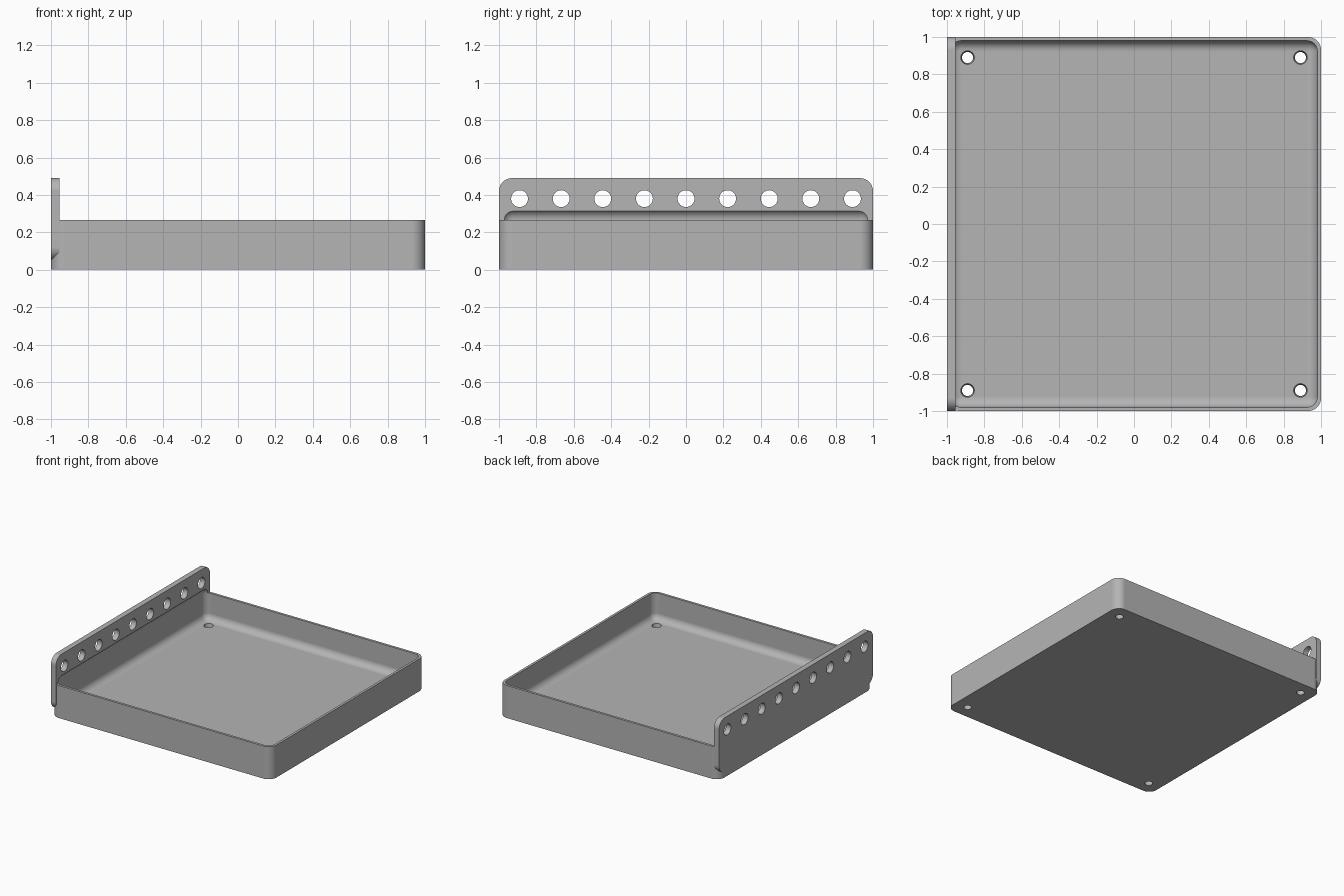
import bpy, bmesh, math
from mathutils import Matrix

cube = bpy.data.objects.get("Cube")
if cube:
    bpy.data.objects.remove(cube, do_unlink=True)

# Main dimensions
RIM = 0.267       # tray height
FLOOR = 0.048     # floor thickness
WALL = 0.02       # wall thickness
FILLET = 0.055    # cavity rounding
CORNER = 0.07     # outer rounding
FLANGE = 0.045    # flange thickness
FLANGE_Z = (0.05, 0.49)
HOLE = 0.89       # outermost hole offset

grey = bpy.data.materials.new("plain grey")
grey.use_nodes = True
colour = (0.46, 0.46, 0.46, 1)
grey.diffuse_color = colour
grey.node_tree.nodes["Principled BSDF"].inputs["Base Color"].default_value = colour


def add_object(name, bm):
    bmesh.ops.recalc_face_normals(bm, faces=bm.faces)
    mesh = bpy.data.meshes.new(name)
    bm.to_mesh(mesh)
    bm.free()
    obj = bpy.data.objects.new(name, mesh)
    bpy.context.collection.objects.link(obj)
    mesh.materials.append(grey)
    return obj


def rounded_box(name, low, high, radius, axis=None):
    """Box with its edges along one axis rounded, or all edges if axis is None."""
    bm = bmesh.new()
    bmesh.ops.create_cube(bm, size=1)
    for v in bm.verts:
        for i in range(3):
            v.co[i] = low[i] if v.co[i] < 0 else high[i]
    edges = [e for e in bm.edges if axis is None
             or abs(e.verts[0].co[axis] - e.verts[1].co[axis]) > 1e-4]
    bmesh.ops.bevel(bm, geom=edges, offset=radius, offset_type='OFFSET',
                    segments=8, profile=0.5, affect='EDGES')
    return add_object(name, bm)


def hole_cutter(name, places, r1, r2, depth, turn=Matrix()):
    """A set of round cutters, each centred on a place."""
    bm = bmesh.new()
    for place in places:
        bmesh.ops.create_cone(bm, cap_ends=True, segments=32, radius1=r1, radius2=r2,
                              depth=depth, matrix=Matrix.Translation(place) @ turn)
    return add_object(name, bm)


def finish(obj, cutters):
    """Cut the part, then shade it smooth with clean flat faces."""
    bpy.ops.object.select_all(action='DESELECT')
    obj.select_set(True)
    bpy.context.view_layer.objects.active = obj
    for cutter in cutters:
        mod = obj.modifiers.new("cut", 'BOOLEAN')
        mod.operation = 'DIFFERENCE'
        mod.solver = 'EXACT'
        mod.object = cutter
        bpy.ops.object.modifier_apply(modifier=mod.name)
    bpy.ops.object.shade_smooth_by_angle(angle=math.radians(30))
    normals = obj.modifiers.new("weighted normals", 'WEIGHTED_NORMAL')
    normals.keep_sharp = True


# Parts
tray = rounded_box("tray", (-1, -1, 0), (1, 1, RIM), CORNER, axis=2)
flange = rounded_box("mounting_flange", (-1, -1, FLANGE_Z[0]),
                     (-1 + FLANGE, 1, FLANGE_Z[1]), CORNER, axis=0)

# Cutters: the cavity also undercuts the flange just above the rim
inner = 1 - WALL
cavity = rounded_box("cavity_cutter", (-inner, -inner, FLOOR),
                     (inner, inner, RIM + FILLET), FILLET)
floor_holes = hole_cutter(
    "floor_hole_cutter",
    [(x, y, FLOOR / 2) for x in (-HOLE, HOLE) for y in (-HOLE, HOLE)],
    0.029, 0.037, FLOOR + 0.01)
flange_holes = hole_cutter(
    "flange_hole_cutter",
    [(-1 + FLANGE / 2, HOLE * i / 4, 0.38) for i in range(-4, 5)],
    0.045, 0.045, 0.2, Matrix.Rotation(math.pi / 2, 4, 'Y'))

finish(tray, [cavity, floor_holes])
finish(flange, [cavity, flange_holes])

# Cutters are no longer needed once applied
for cutter in (cavity, floor_holes, flange_holes):
    bpy.data.objects.remove(cutter, do_unlink=True)
